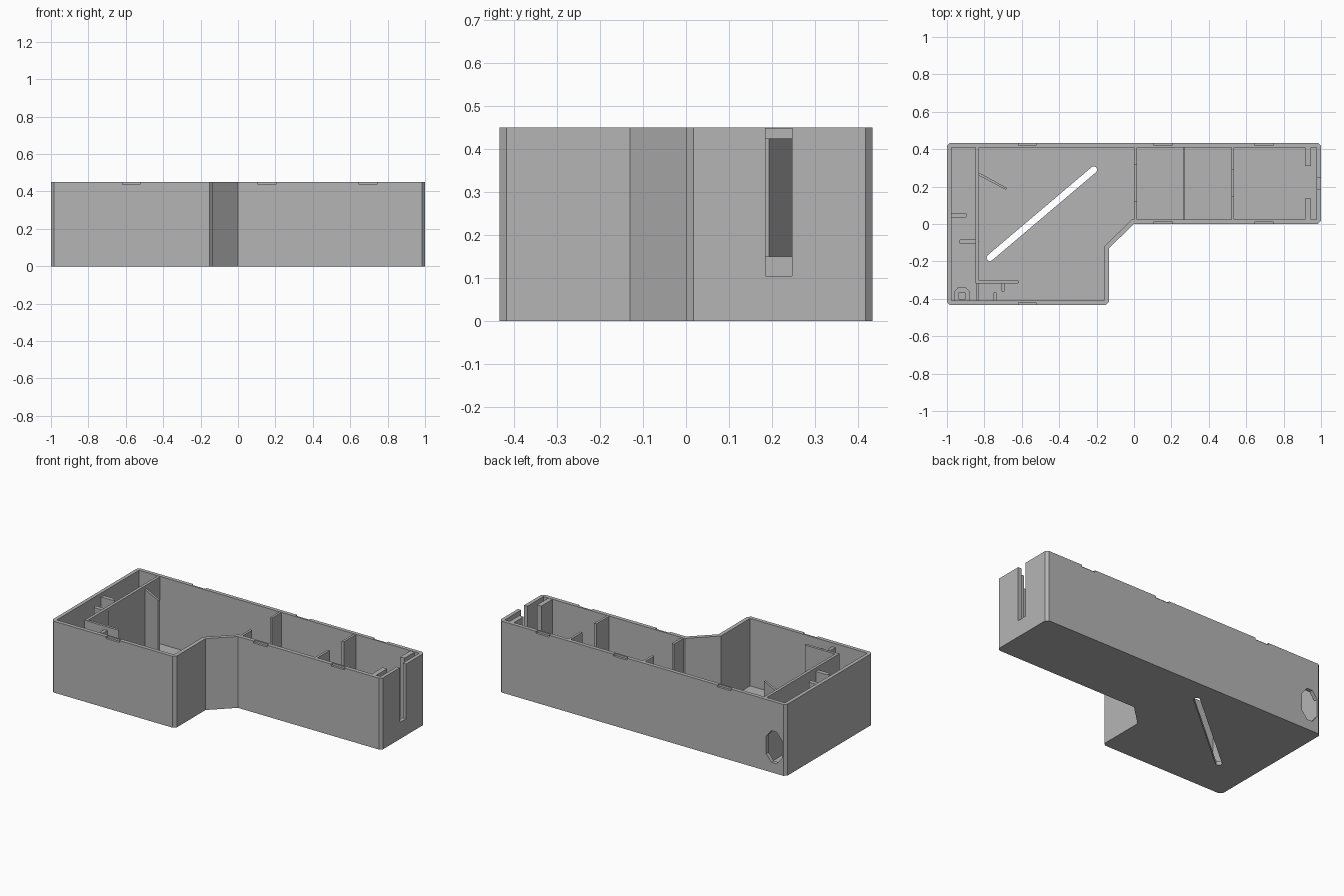
import bpy, bmesh, math

if "Cube" in bpy.data.objects:
    bpy.data.objects.remove(bpy.data.objects["Cube"], do_unlink=True)

GREY = (0.46, 0.46, 0.46, 1)
mat = bpy.data.materials.new("plain grey plastic")
mat.use_nodes = True
mat.diffuse_color = GREY
mat.node_tree.nodes["Principled BSDF"].inputs["Base Color"].default_value = GREY

H = 0.45        # rim height
FLOOR = 0.025   # floor thickness
BASE = 0.015    # inner parts start just inside the floor
SLOPE = 0.425   # top of the slightly lower inner parts


def prism(name, pts, z0, z1, axis="z"):
    """Extrude a flat outline along z, or along y when the outline is (x, z)."""
    place = (lambda p, h: (p[0], p[1], h)) if axis == "z" else (lambda p, h: (p[0], h, p[1]))
    bm = bmesh.new()
    n = len(pts)
    low = [bm.verts.new(place(p, z0)) for p in pts]
    top = [bm.verts.new(place(p, z1)) for p in pts]
    bm.faces.new(low)
    bm.faces.new(top)
    for i in range(n):
        j = (i + 1) % n
        bm.faces.new((low[i], low[j], top[j], top[i]))
    bmesh.ops.recalc_face_normals(bm, faces=bm.faces[:])
    me = bpy.data.meshes.new(name)
    bm.to_mesh(me)
    bm.free()
    me.materials.append(mat)
    ob = bpy.data.objects.new(name, me)
    bpy.context.scene.collection.objects.link(ob)
    return ob


def box(name, x0, x1, y0, y1, z0, z1):
    return prism(name, [(x0, y0), (x1, y0), (x1, y1), (x0, y1)], z0, z1)


def capsule(a, b, r, steps=6):
    """Outline of a bar with round ends from a to b."""
    ang = math.atan2(b[1] - a[1], b[0] - a[0])
    pts = []
    for c, start in ((b, ang - math.pi / 2), (a, ang + math.pi / 2)):
        for i in range(steps + 1):
            t = start + math.pi * i / steps
            pts.append((c[0] + r * math.cos(t), c[1] + r * math.sin(t)))
    return pts


def cut(target, cutters):
    """Subtract the cutters, bake the result and remove the cutters."""
    for c in cutters:
        m = target.modifiers.new("cut", "BOOLEAN")
        m.operation, m.solver, m.object = "DIFFERENCE", "EXACT", c
    dg = bpy.context.evaluated_depsgraph_get()
    me = bpy.data.meshes.new_from_object(target.evaluated_get(dg))
    target.modifiers.clear()
    target.data = me
    for c in cutters:
        bpy.data.objects.remove(c, do_unlink=True)


# Outer case: chamfered outline with a stepped front
C = 0.017
Y = 0.434
case = prism("case", [
    (-1 + C, -Y), (-0.135 - C, -Y), (-0.135, -Y + C), (-0.135, -0.13), (0, 0),
    (1 - C, 0), (1, C), (1, Y - C), (1 - C, Y), (-1 + C, Y), (-1, Y - C), (-1, -Y + C)], 0, H)

cutters = [prism("cavity", [
    (-0.977, -0.41), (-0.16, -0.41), (-0.16, -0.12), (-0.01, 0.025),
    (0.977, 0.025), (0.977, 0.41), (-0.977, 0.41)], FLOOR, 0.6)]

# Openings: diagonal floor slot, cable slot in the end, back cable hole
cutters.append(prism("floor_slot", capsule((-0.77, -0.18), (-0.215, 0.29), 0.018), -0.1, 0.1))
cutters.append(box("end_slot", 0.96, 1.1, 0.185, 0.246, 0.105, 0.6))
hx, hz = -0.918, 0.163
hole = [(hx + sx * a, hz + sz * b) for sx, sz, a, b in (
    (1, -1, 0.055, 0.055), (1, 1, 0.055, 0.055), (1, 1, 0.018, 0.1), (-1, 1, 0.018, 0.1),
    (-1, 1, 0.055, 0.055), (-1, -1, 0.055, 0.055), (-1, -1, 0.018, 0.1), (1, -1, 0.018, 0.1))]
cutters.append(prism("back_hole", hole, 0.39, 0.5, "y"))

# Shallow lid-clip notches along the rim, front and back
for x, front in ((-0.57, -Y), (0.155, 0), (0.695, 0)):
    for y in (front, Y):
        cutters.append(box("notch", x - 0.047, x + 0.047, y - 0.014, y + 0.014, H - 0.012, 0.6))
cut(case, cutters)

# Cross walls of the arm, each with a tall opening above a low sill
for name, x, y0, y1 in (("inner_wall", 0, 0.12, 0.317), ("middle_wall", 0.52, 0.15, 0.29)):
    wall = box(name, x, x + 0.015, 0.018, 0.417, BASE, H - 0.002)
    cut(wall, [box("opening", x - 0.1, x + 0.1, y0, y1, 0.15, 0.6)])
box("low_divider", 0.264, 0.274, 0.018, 0.417, BASE, 0.1)

# Retaining posts beside the end slot
box("front_retainer", 0.915, 0.945, 0.018, 0.135, BASE, H - 0.002)
box("back_retainer", 0.915, 0.945, 0.31, 0.417, BASE, H - 0.002)

# Long partition making the cable channel, with its return at the front
box("channel_wall", -0.848, -0.83, -0.318, 0.417, BASE, H - 0.002)
prism("channel_return", capsule((-0.84, -0.309), (-0.622, -0.309), 0.008), BASE, H - 0.003)
box("channel_sill", -0.845, -0.831, -0.417, -0.315, BASE, 0.15)

# Slanted rib off the partition
prism("slanted_rib", [(-0.835, 0.262), (-0.685, 0.183), (-0.68, 0.193), (-0.835, 0.278)], BASE, SLOPE)

# Round-ended strain relief tabs
for a, b, r in (((-0.98, 0.046), (-0.905, 0.046), 0.013), ((-0.84, -0.095), (-0.922, -0.095), 0.013),
                ((-0.70, -0.312), (-0.70, -0.352), 0.011), ((-0.743, -0.415), (-0.743, -0.375), 0.011)):
    prism("relief_tab", capsule(a, b, r), BASE, SLOPE)

# Screw post in the front corner with a square socket
post = prism("screw_post", [(-0.963, -0.415), (-0.877, -0.415), (-0.877, -0.363), (-0.9, -0.338),
                            (-0.94, -0.338), (-0.963, -0.363)], BASE, 0.2)
cut(post, [box("socket", -0.937, -0.902, -0.402, -0.368, 0.06, 0.6)])
